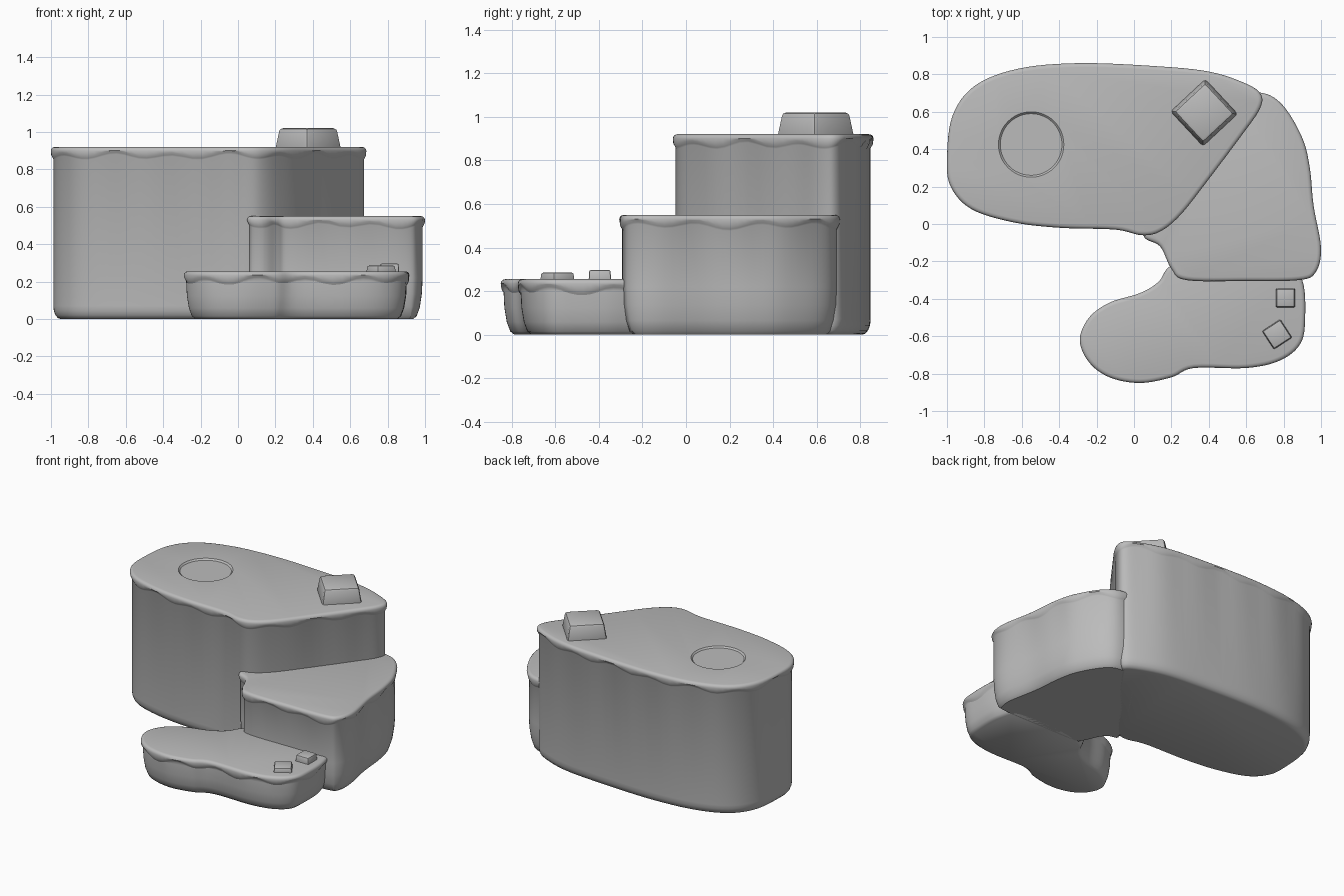
import bpy, bmesh, math
from mathutils import Vector, Matrix

cube = bpy.data.objects.get("Cube")
if cube:
    bpy.data.objects.remove(cube, do_unlink=True)

# One plain stone colour
stone = bpy.data.materials.new("stone_grey")
stone.use_nodes = True
GREY = (0.5, 0.5, 0.5, 1)
stone.diffuse_color = GREY
bsdf = stone.node_tree.nodes["Principled BSDF"]
bsdf.inputs["Base Color"].default_value = GREY
bsdf.inputs["Roughness"].default_value = 0.8


def make_object(name, bm):
    bmesh.ops.recalc_face_normals(bm, faces=bm.faces)
    mesh = bpy.data.meshes.new(name)
    bm.to_mesh(mesh)
    bm.free()
    mesh.materials.append(stone)
    obj = bpy.data.objects.new(name, mesh)
    bpy.context.collection.objects.link(obj)
    return obj


def smooth(obj, angle=40):
    bpy.ops.object.select_all(action='DESELECT')
    obj.select_set(True)
    bpy.context.view_layer.objects.active = obj
    bpy.ops.object.shade_smooth_by_angle(angle=math.radians(angle))


def closed_spline(points, steps=6):
    """Catmull-Rom curve through a closed loop of points."""
    pts = [Vector(p) for p in points]
    n = len(pts)
    out = []
    for i in range(n):
        a, b, c, d = (pts[(i + k) % n] for k in (-1, 0, 1, 2))
        for s in range(steps):
            t = s / steps
            out.append(0.5 * (2 * b + (c - a) * t + (2 * a - 5 * b + 4 * c - d) * t ** 2
                              + (3 * b - a - 3 * c + d) * t ** 3))
    return out


def terrace(name, outline, top, foot_height, foot_inset):
    """Slab with a rounded foot and a wavy overhanging lip; outline runs clockwise."""
    loop = closed_spline(outline)
    n = len(loop)
    inward = []
    for i in range(n):
        d = (loop[(i + 1) % n] - loop[i - 1]).normalized()
        inward.append(Vector((d.y, -d.x)))
    # Wavy lower edge of the lip, following the arc length
    run = [0.0]
    for i in range(n):
        run.append(run[-1] + (loop[(i + 1) % n] - loop[i]).length)
    waves = round(run[-1] / 0.3)
    lip = []
    for i in range(n):
        a = math.tau * run[i] / run[-1]
        lip.append(top - 0.042 + 0.012 * math.sin(a * waves) + 0.006 * math.sin(a * (waves // 2) + 1))

    wall = 0.013
    rings = [(wall + foot_inset * (1 - math.sin(k * math.pi / 8)) , foot_height * (1 - math.cos(k * math.pi / 8)))
             for k in range(5)]
    rings += [(wall, lambda i: lip[i] - 0.014), (0.009, lambda i: lip[i] - 0.006),
              (0.002, lambda i: lip[i] + 0.006), (0, top - 0.02),
              (0.003, top - 0.01), (0.010, top - 0.003), (0.022, top)]
    bm = bmesh.new()
    layers = []
    for inset, z in rings:
        layers.append([bm.verts.new((*(loop[i] + inward[i] * inset), z(i) if callable(z) else z))
                       for i in range(n)])
    for low, high in zip(layers, layers[1:]):
        for i in range(n):
            j = (i + 1) % n
            bm.faces.new((low[i], low[j], high[j], high[i]))
    bm.faces.new(layers[0])
    bm.faces.new(layers[-1])
    return make_object(name, bm)


def block(name, x, y, base, top, side, taper, turn, bevel):
    """Tapered square block with softened edges."""
    bm = bmesh.new()
    bmesh.ops.create_cone(bm, cap_ends=True, segments=4, radius1=side / math.sqrt(2),
                          radius2=side * taper / math.sqrt(2), depth=top - base)
    bmesh.ops.bevel(bm, geom=bm.edges[:], offset=bevel, segments=2, profile=0.5, affect='EDGES')
    bmesh.ops.rotate(bm, verts=bm.verts, matrix=Matrix.Rotation(math.radians(turn), 3, 'Z'))
    bmesh.ops.translate(bm, verts=bm.verts, vec=(x, y, (top + base) / 2))
    smooth(make_object(name, bm), 30)


# Terraces, from highest to lowest
upper = terrace("upper_terrace", [
    (-1, .35), (-.97, .58), (-.85, .74), (-.62, .83), (-.3, .86), (.1, .845), (.4, .815),
    (.6, .75), (.68, .69), (.67, .61), (.58, .48), (.4, .24), (.25, .05), (.14, -.04),
    (.04, -.06), (-.1, -.03), (-.4, -.02), (-.65, .01), (-.87, .08), (-.98, .2)], .92, .07, .04)

middle = terrace("middle_terrace", [
    (.05, -.06), (.1, .1), (.35, .5), (.55, .68), (.69, .7), (.8, .63), (.9, .46), (.94, .3),
    (.96, .1), (1, -.13), (.97, -.26), (.88, -.3), (.6, -.305), (.28, -.3), (.2, -.24),
    (.14, -.12)], .55, .22, .05)

lower = terrace("lower_terrace", [
    (-.29, -.62), (-.24, -.5), (-.13, -.42), (.03, -.37), (.13, -.31), (.2, -.22), (.4, -.15),
    (.8, -.15), (.9, -.3), (.915, -.5), (.89, -.64), (.78, -.73), (.6, -.77), (.32, -.77),
    (.2, -.82), (.03, -.85), (-.13, -.82), (-.24, -.74)], .255, .2, .05)

# Shallow round dish sunk into the upper terrace
bm = bmesh.new()
bmesh.ops.create_cone(bm, cap_ends=True, segments=48, radius1=.165, radius2=.185, depth=.02,
                      matrix=Matrix.Translation((-.55, .425, .92)))
cutter = make_object("dish_cutter", bm)
cutter.hide_render = True
cut = upper.modifiers.new("dish", 'BOOLEAN')
cut.operation = 'DIFFERENCE'
cut.solver = 'EXACT'
cut.object = cutter
bpy.context.view_layer.objects.active = upper
bpy.ops.object.modifier_apply(modifier=cut.name)
bpy.data.objects.remove(cutter, do_unlink=True)

for part in (upper, middle, lower):
    smooth(part)

# Blocks resting on the terraces
block("large_block", .375, .595, .9, 1.02, .26, .86, -2, .016)
block("small_block_back", .81, -.395, .24, .297, .105, .92, 45, .008)
block("small_block_front", .765, -.59, .24, .285, .12, .92, 78, .008)
